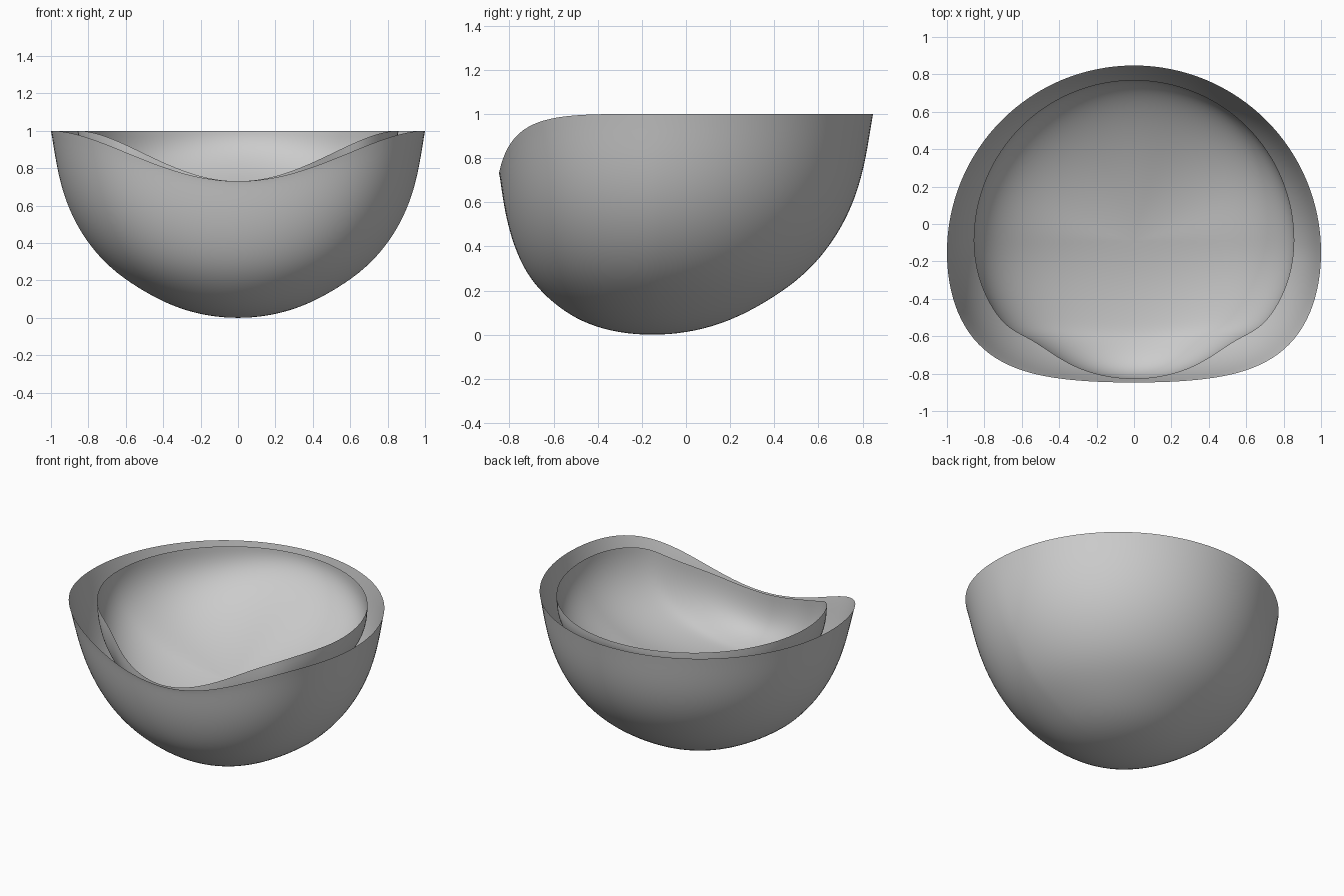
import bpy, bmesh
from math import sin, cos, pi, exp

if "Cube" in bpy.data.objects:
    bpy.data.objects.remove(bpy.data.objects["Cube"])

SEGMENTS, RINGS = 128, 40


def outer_point(t, a):
    # unit hemisphere, slightly tapered wall, flattened toward the front
    z = 1 - cos(t)
    r = sin(t) * (1 - 0.18 * z**4 * (1 - z))
    r *= 1 - 0.03 * exp(-((z - 0.1) / 0.12)**2)
    s = max(0, -sin(a))
    r *= 1 - 0.16 * z**0.7 * (1 - z) * s * (1.6 - s)
    x, y = r * cos(a), r * sin(a)
    d = max(0, -y)
    return x, y + 0.305 * d**2.6 - 0.1525, z - 0.27 * d**3.8 * z**2


def liner_point(t, a):
    # shallow bowl with a floor sloping down to the front and a pinched rim
    radius = 0.857
    n = 2.2 + (0.5 * sin(2 * a)**2 if sin(a) > 0 else 0)
    w = max(cos(t), 0)**(2 / n)
    r = sin(t)**(2 / n)
    x, y = r * cos(a), r * sin(a)
    u = max(0, -y)
    push = 0.107 * u**1.3 + 0.05 * exp(-((u - 0.8) / 0.15)**2)
    z = 1 - w * (0.52 - 0.2 * y) - 0.27 * u**3.8
    return x * radius, y * radius + push - 0.087, z


def make_shell(name, point):
    bm = bmesh.new()
    bottom = bm.verts.new(point(0, 0))
    prev = None
    for i in range(1, RINGS + 1):
        ring = [bm.verts.new(point(i / RINGS * pi / 2, 2 * pi * j / SEGMENTS))
                for j in range(SEGMENTS)]
        for j in range(SEGMENTS):
            k = (j + 1) % SEGMENTS
            if prev:
                bm.faces.new((prev[k], prev[j], ring[j], ring[k]))
            else:
                bm.faces.new((bottom, ring[j], ring[k]))
        prev = ring
    bmesh.ops.recalc_face_normals(bm, faces=bm.faces)
    for f in bm.faces:
        f.smooth = True
    mesh = bpy.data.meshes.new(name)
    bm.to_mesh(mesh)
    bm.free()
    bpy.context.collection.objects.link(bpy.data.objects.new(name, mesh))


# Outer shell and the separate inner liner, both open at the rim
make_shell("outer_shell", outer_point)
make_shell("inner_liner", liner_point)
